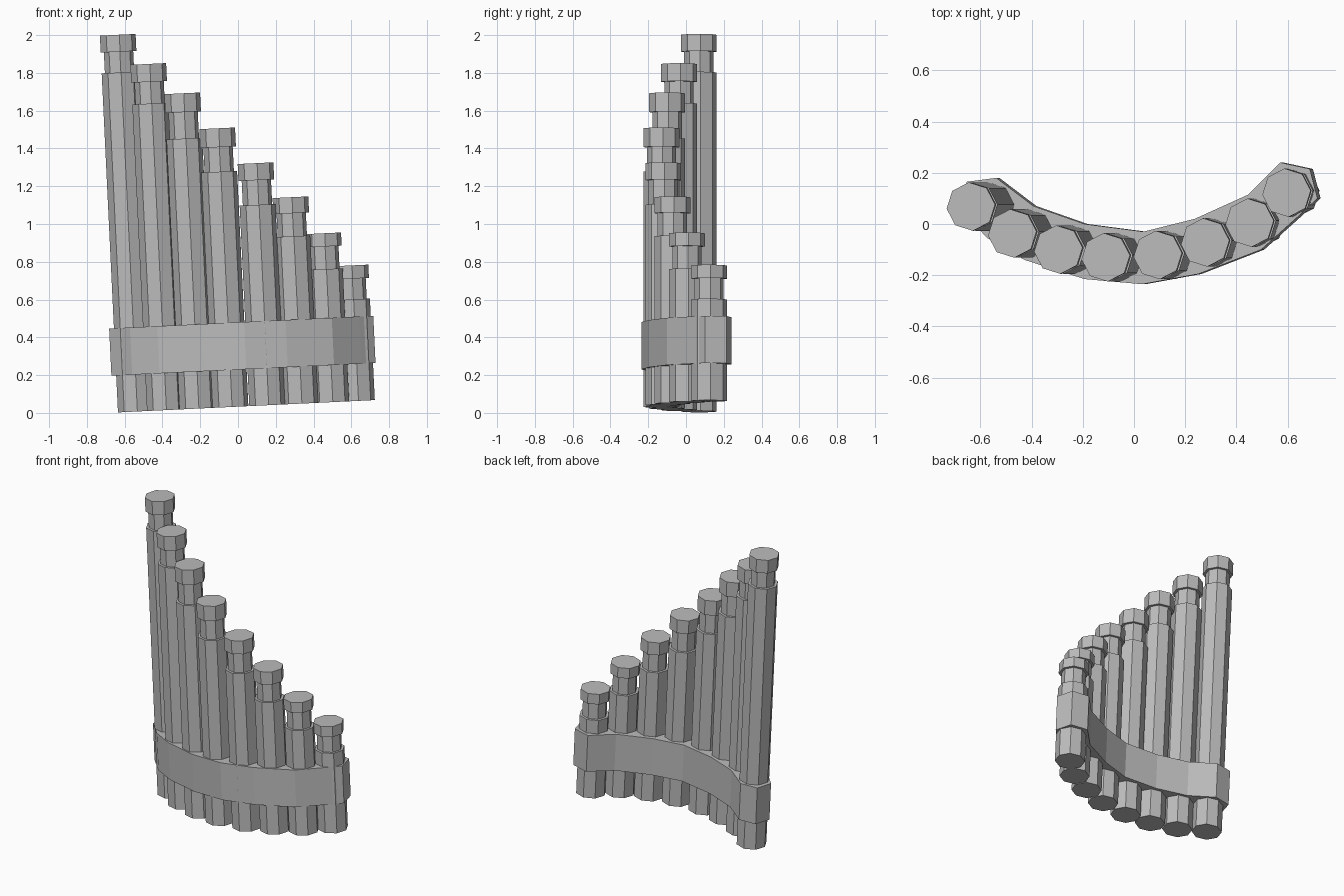
import bpy, bmesh, math
from mathutils import Matrix

cube = bpy.data.objects.get("Cube")
if cube:
    bpy.data.objects.remove(cube, do_unlink=True)

grey = bpy.data.materials.new("plain grey")
grey.use_nodes = True
grey.diffuse_color = (0.5, 0.5, 0.5, 1)
grey.node_tree.nodes["Principled BSDF"].inputs["Base Color"].default_value = (0.5, 0.5, 0.5, 1)

LEAN = Matrix.Rotation(math.radians(-2.75), 4, 'Y')  # whole instrument leans sideways
BASE = 0.033


def make_object(name, bm):
    bmesh.ops.recalc_face_normals(bm, faces=bm.faces)
    mesh = bpy.data.meshes.new(name)
    bm.to_mesh(mesh)
    bm.free()
    mesh.materials.append(grey)
    obj = bpy.data.objects.new(name, mesh)
    obj.matrix_world = LEAN
    bpy.context.collection.objects.link(obj)
    return obj


def turned_part(name, x, y, profile, sides=8, turn=5):
    """Eight-sided closed solid from (radius, height) steps."""
    bm = bmesh.new()
    rings = []
    for r, z in profile:
        angles = [math.radians(turn) + math.tau * i / sides for i in range(sides)]
        rings.append([bm.verts.new((x + r * math.cos(a), y + r * math.sin(a), z)) for a in angles])
    for low, high in zip(rings, rings[1:]):
        for i in range(sides):
            j = (i + 1) % sides
            bm.faces.new((low[i], low[j], high[j], high[i]))
    bm.faces.new(rings[0])
    bm.faces.new(rings[-1])
    return make_object(name, bm)


# Pipes with a narrow neck and a cap: x, y, pipe top, cap top, cap depth
pipes = [
    (-0.54, 0.068, 1.83, 2.03, 0.09),
    (-0.386, -0.037, 1.658, 1.868, 0.095),
    (-0.214, -0.1, 1.464, 1.704, 0.1),
    (-0.038, -0.13, 1.28, 1.51, 0.1),
    (0.156, -0.121, 1.095, 1.316, 0.09),
    (0.332, -0.072, 0.92, 1.127, 0.085),
    (0.496, 0.005, 0.738, 0.928, 0.07),
    (0.632, 0.122, 0.571, 0.751, 0.07),
]
R, NECK = 0.095, 0.078
for n, (x, y, top, cap_top, depth) in enumerate(pipes, 1):
    cap_low = cap_top - depth
    turned_part(f"pipe_{n}", x, y, [
        (R, BASE), (R, top), (NECK, top), (NECK, cap_low), (R, cap_low), (R, cap_top)])

# Curved band that wraps all the pipes
outline = [
    (-0.66, 0.06), (-0.55, -0.055), (-0.405, -0.14), (-0.17, -0.215), (0.055, -0.235),
    (0.275, -0.195), (0.52, -0.1), (0.665, 0.03), (0.74, 0.1), (0.71, 0.215),
    (0.595, 0.24), (0.47, 0.115), (0.26, 0.02), (0.06, -0.03), (-0.17, 0),
    (-0.37, 0.07), (-0.515, 0.18), (-0.63, 0.165),
]
bm = bmesh.new()
face = bm.faces.new([bm.verts.new((x, y, 0.229)) for x, y in outline])
raised = bmesh.ops.extrude_face_region(bm, geom=[face], use_keep_orig=True)
for v in raised["geom"]:
    if isinstance(v, bmesh.types.BMVert):
        v.co.z += 0.25
make_object("binding_band", bm)
